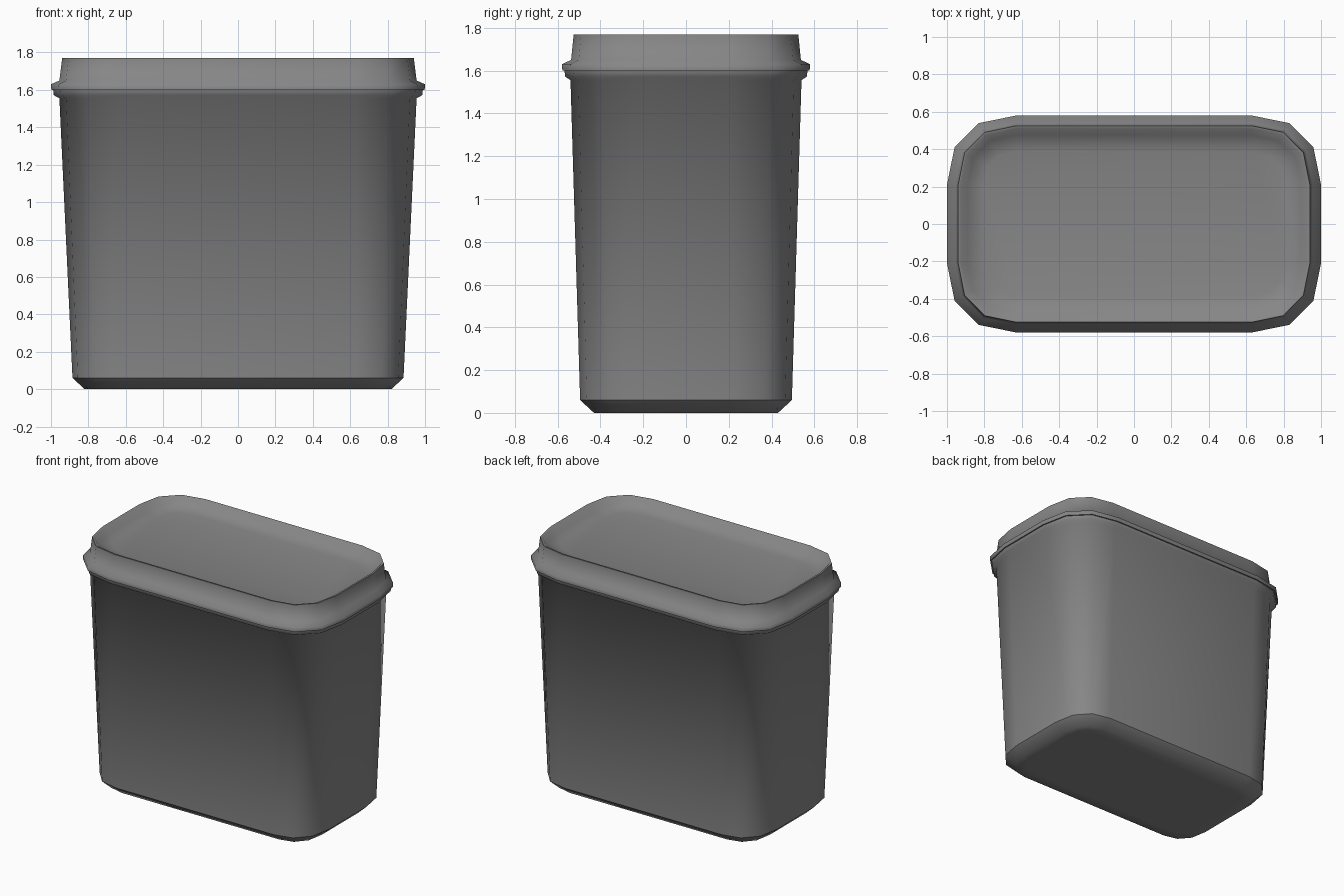
import bpy
import bmesh

cube = bpy.data.objects.get("Cube")
if cube:
    bpy.data.objects.remove(cube, do_unlink=True)

grey = bpy.data.materials.new("mid grey plastic")
grey.use_nodes = True
COLOUR = (0.24, 0.24, 0.24, 1)
grey.diffuse_color = COLOUR
grey.node_tree.nodes["Principled BSDF"].inputs["Base Color"].default_value = COLOUR

# Half lengths of the straight sides, and one rounded corner in unit form
STRAIGHT_X, STRAIGHT_Y = 0.63, 0.21
CORNER = [(1, 0), (0.89, 0.54), (0.54, 0.89), (0, 1)]


def outline(half_x, half_y):
    """Sixteen-sided rounded rectangle, counter-clockwise."""
    sx, sy = min(STRAIGHT_X, half_x * 0.8), min(STRAIGHT_Y, half_y * 0.6)
    quarter = [(sx + (half_x - sx) * u, sy + (half_y - sy) * v) for u, v in CORNER]
    half = quarter + [(-x, y) for x, y in reversed(quarter)]
    return half + [(-x, -y) for x, y in half]


def loft(name, rings):
    """Skin rings of (half_x, half_y, z, sharp) and cap both ends."""
    bm = bmesh.new()
    loops = [[bm.verts.new((x, y, z)) for x, y in outline(hx, hy)]
             for hx, hy, z, _ in rings]
    n = len(loops[0])
    for low, high in zip(loops, loops[1:]):
        for i in range(n):
            j = (i + 1) % n
            bm.faces.new((low[i], low[j], high[j], high[i]))
    bm.faces.new(list(reversed(loops[0])))
    bm.faces.new(loops[-1])
    for face in bm.faces:
        face.smooth = True
    for loop, ring in zip(loops, rings):
        if ring[3]:
            for i in range(n):
                bm.edges.get((loop[i], loop[(i + 1) % n])).smooth = False
    bmesh.ops.recalc_face_normals(bm, faces=bm.faces)
    mesh = bpy.data.meshes.new(name)
    bm.to_mesh(mesh)
    bm.free()
    mesh.materials.append(grey)
    obj = bpy.data.objects.new(name, mesh)
    bpy.context.collection.objects.link(obj)
    return obj


# Tapered tub with a chamfered foot and a thin flange under the lid
loft("container_body", [
    (0.74, 0.35, 0.0, False),
    (0.82, 0.43, 0.0, False),
    (0.885, 0.495, 0.06, True),
    (0.955, 0.54, 1.555, False),
    (0.985, 0.565, 1.572, False),
    (0.988, 0.568, 1.6, True),
])

# Lid with a flared skirt, raised wall and dished top
loft("container_lid", [
    (0.998, 0.578, 1.6, True),
    (1.0, 0.58, 1.63, False),
    (0.955, 0.537, 1.65, False),
    (0.94, 0.525, 1.77, True),
    (0.925, 0.51, 1.768, False),
    (0.89, 0.475, 1.725, False),
    (0.80, 0.385, 1.705, False),
])
